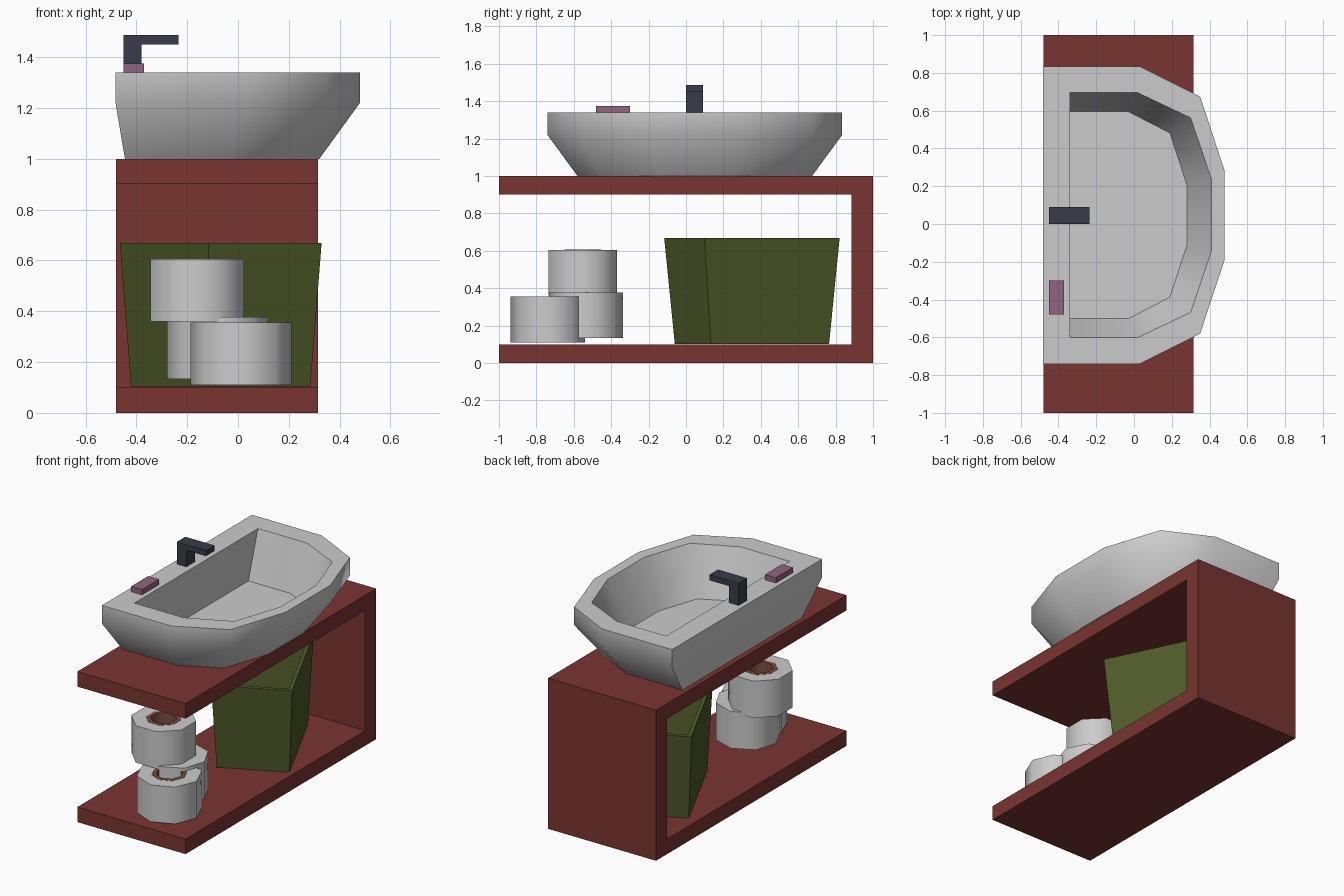
import bpy, math
from math import radians, cos, sin

if "Cube" in bpy.data.objects:
    bpy.data.objects.remove(bpy.data.objects["Cube"])


def material(name, rgb):
    m = bpy.data.materials.new(name)
    m.diffuse_color = (*rgb, 1)
    m.use_nodes = True
    m.node_tree.nodes["Principled BSDF"].inputs["Base Color"].default_value = m.diffuse_color
    return m


RED = material("red_wood", (0.19, 0.035, 0.03))
GREEN = material("green_fabric", (0.08, 0.105, 0.022))
PINK = material("pink_soap", (0.28, 0.13, 0.21))
DARK = material("dark_metal", (0.04, 0.046, 0.065))
BROWN = material("brown_card", (0.2, 0.075, 0.045))


def make(name, verts, faces, mat=None, smooth=None):
    me = bpy.data.meshes.new(name)
    me.from_pydata(verts, [], faces)
    ob = bpy.data.objects.new(name, me)
    bpy.context.collection.objects.link(ob)
    if mat:
        me.materials.append(mat)
    if smooth:
        bpy.ops.object.select_all(action='DESELECT')
        ob.select_set(True)
        bpy.context.view_layer.objects.active = ob
        bpy.ops.object.shade_smooth_by_angle(angle=radians(smooth))
    return ob


def loft(name, rings, mat=None, smooth=None, closed=False):
    """Skin equal counter-clockwise rings; cap the ends or join last to first."""
    n = len(rings[0])
    verts = [v for r in rings for v in r]
    faces = []
    for k in range(len(rings) if closed else len(rings) - 1):
        a, b = k * n, ((k + 1) % len(rings)) * n
        faces += [(a + i, a + (i + 1) % n, b + (i + 1) % n, b + i) for i in range(n)]
    if not closed:
        faces += [tuple(range(n))[::-1], tuple(range(len(verts) - n, len(verts)))]
    return make(name, verts, faces, mat, smooth)


def box(name, x0, x1, y0, y1, z0, z1, mat):
    pts = [(x0, y0), (x1, y0), (x1, y1), (x0, y1)]
    return loft(name, [[(x, y, z) for x, y in pts] for z in (z0, z1)], mat)


def extrude_profile(name, pts, axis, a, b, mat):
    put = (lambda p, t: (t, *p)) if axis == 'x' else (lambda p, t: (p[0], t, p[1]))
    return loft(name, [[put(p, t) for p in pts] for t in (a, b)], mat)


# C-shaped cabinet, open at the front end and both sides
extrude_profile("cabinet", [(-1, 0), (1, 0), (1, 1), (-1, 1), (-1, 0.9),
                            (0.885, 0.9), (0.885, 0.1), (-1, 0.1)], 'x', -0.48, 0.315, RED)


# Basin: D-shaped rings mirrored about y = 0.047
def d_ring(half, z):
    low = [(x, 0.047 - y, z) for x, y in half]
    return low + [(x, 0.047 + y, z) for x, y in reversed(half)]


outer = [(-0.482, 0.788), (0.03, 0.788), (0.35, 0.628), (0.48, 0.235)]
base = [(-0.445, 0.627), (-0.035, 0.627), (0.216, 0.5), (0.32, 0.187)]
mouth = [(-0.34, 0.648), (0.02, 0.648), (0.30, 0.515), (0.41, 0.19)]
floor = [(-0.34, 0.548), (-0.03, 0.548), (0.19, 0.435), (0.28, 0.16)]
loft("basin", [d_ring(base, 1.0), d_ring(outer, 1.22), d_ring(outer, 1.34),
               d_ring(mouth, 1.34), d_ring(floor, 1.03)], smooth=50)

# Tap: L-shaped profile
extrude_profile("tap", [(-0.45, 1.34), (-0.45, 1.487), (-0.235, 1.487), (-0.235, 1.45),
                        (-0.38, 1.45), (-0.38, 1.34)], 'y', 0.0, 0.09, DARK)

# Soap bar
box("soap", -0.45, -0.37, -0.48, -0.3, 1.34, 1.375, PINK)


# Turned, tapered open basket
def turned_rect(w, l, z):
    c, s = cos(radians(25.8)), sin(radians(25.8))
    return [(-0.068 + c * x - s * y, 0.3525 + s * x + c * y, z)
            for x, y in ((-w / 2, -l / 2), (w / 2, -l / 2), (w / 2, l / 2), (-w / 2, l / 2))]


loft("basket", [turned_rect(0.444, 0.702, 0.103), turned_rect(0.494, 0.803, 0.669),
                turned_rect(0.444, 0.753, 0.669), turned_rect(0.40, 0.66, 0.14)], GREEN)


# Paper rolls: eight-sided tubes with card cores
def tube(name, x, y, z0, z1, r_out, r_in, turn, mat=None):
    def ring(r, z):
        return [(x + r * cos(turn + i * math.pi / 4), y + r * sin(turn + i * math.pi / 4), z)
                for i in range(8)]
    loft(name, [ring(r_out, z0), ring(r_out, z1), ring(r_in, z1), ring(r_in, z0)],
         mat, smooth=50, closed=True)


rolls = [("top", -0.16, -0.552, 0.36, 22.5), ("back", -0.08, -0.535, 0.133, 4),
         ("front", 0.012, -0.738, 0.11, 0)]
for label, x, y, z, deg in rolls:
    t = radians(deg)
    tube(label + "_roll", x, y, z, z + 0.245, 0.199, 0.108, t)
    tube(label + "_roll_core", x, y, z, z + 0.246, 0.107, 0.08, t, BROWN)
